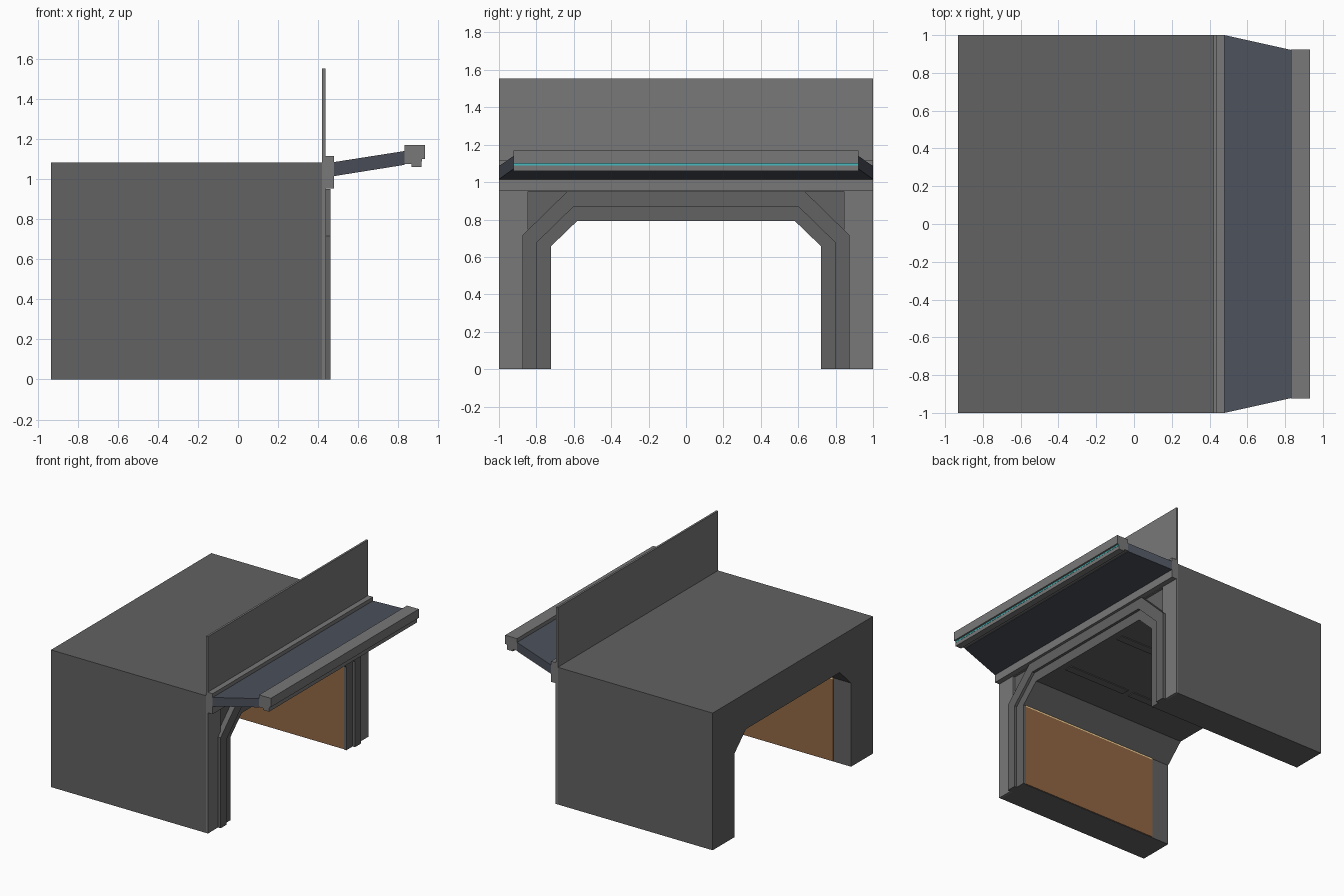
import bpy

if "Cube" in bpy.data.objects:
    bpy.data.objects.remove(bpy.data.objects["Cube"])


def material(name, rgb):
    m = bpy.data.materials.new(name)
    m.diffuse_color = (*rgb, 1)
    m.use_nodes = True
    m.node_tree.nodes["Principled BSDF"].inputs["Base Color"].default_value = m.diffuse_color
    return m


WALL = material("dark_grey", (0.122, 0.122, 0.122))
TRIM = material("light_grey", (0.188, 0.188, 0.188))
AWNING = material("slate_blue", (0.072, 0.082, 0.105))
WOOD = material("wood", (0.29, 0.137, 0.06))
WARM = material("warm_light", (1.0, 0.72, 0.35))
CYAN = material("cyan_light", (0.06, 0.5, 0.52))


def add_mesh(name, verts, faces, mat):
    me = bpy.data.meshes.new(name)
    me.from_pydata(verts, [], faces)
    me.materials.append(mat)
    ob = bpy.data.objects.new(name, me)
    bpy.context.collection.objects.link(ob)
    return ob


def box(name, x, y, z, mat):
    v = [(a, b, c) for a in x for b in y for c in z]
    f = [(0, 1, 3, 2), (4, 6, 7, 5), (0, 4, 5, 1), (2, 3, 7, 6), (0, 2, 6, 4), (1, 5, 7, 3)]
    return add_mesh(name, v, f, mat)


def extrude_y(name, profile, widths, mat):
    """Extrude an (x, z) profile across y; widths gives the half width at each point."""
    n = len(profile)
    v = [(x, -w, z) for (x, z), w in zip(profile, widths)]
    v += [(x, w, z) for (x, z), w in zip(profile, widths)]
    f = [tuple(range(n)), tuple(range(2 * n - 1, n - 1, -1))]
    f += [(i, i + n, (i + 1) % n + n, (i + 1) % n) for i in range(n)]
    return add_mesh(name, v, f, mat)


def portal(name, outer, inner, x0, x1, mat):
    """Arch between two half outlines of (y, z) points, running from floor to top centre."""
    def full(h):
        return h + [(-y, z) for y, z in reversed(h)]
    o, i = full(outer), full(inner)
    n = len(o)
    v = [(x, y, z) for x in (x0, x1) for loop in (o, i) for y, z in loop]
    O0, I0, O1, I1 = 0, n, 2 * n, 3 * n
    f = []
    for k in range(n - 1):
        f += [(O0 + k, O0 + k + 1, I0 + k + 1, I0 + k),
              (O1 + k, I1 + k, I1 + k + 1, O1 + k + 1),
              (O0 + k, O1 + k, O1 + k + 1, O0 + k + 1),
              (I0 + k, I0 + k + 1, I1 + k + 1, I1 + k)]
    # Feet of the two legs
    f += [(O0, I0, I1, O1), (O0 + n - 1, O1 + n - 1, I1 + n - 1, I0 + n - 1)]
    return add_mesh(name, v, f, mat)


# Nested half outlines of the tunnel, from the opening outwards
trim_edge = [(0.722, 0), (0.722, 0.657), (0.581, 0.793)]
opening = [(0.727, 0), (0.727, 0.66), (0.585, 0.798)]
middle = [(0.80, 0), (0.80, 0.675), (0.60, 0.87)]
outer = [(0.875, 0), (0.875, 0.715), (0.635, 0.95)]
shell = [(1, 0), (1, 1.083), (0.6, 1.083)]

# Tunnel body and the stepped entrance frame
portal("tunnel_body", shell, opening, -0.933, 0.42, WALL)
portal("outer_arch_trim", outer, middle, 0.42, 0.461, WALL)
portal("inner_arch_trim", middle, trim_edge, 0.42, 0.44, WALL)

# Facade: upper wall and cornice
box("parapet_wall", (0.42, 0.436), (-1, 1), (0.95, 1.553), TRIM)
box("cornice", (0.42, 0.479), (-1, 1), (0.953, 1.115), TRIM)

for side, s in (("left", -1), ("right", 1)):
    def ys(a, b):
        return tuple(sorted((s * a, s * b)))
    box(f"pillar_{side}", (0.42, 0.438), ys(0.845, 1), (0, 0.953), TRIM)
    # Interior wall panel with a warm light strip along its top
    box(f"wood_panel_{side}", (-0.78, 0.42), ys(0.722, 0.729), (0.003, 0.65), WOOD)
    box(f"warm_strip_{side}", (-0.78, 0.42), ys(0.722, 0.729), (0.65, 0.661), WARM)
    # Ceiling strips in two lengths
    for i, xs in enumerate(((-0.76, -0.21), (-0.16, 0.38))):
        box(f"ceiling_strip_{side}_{i}", xs, ys(0.255, 0.32), (0.792, 0.80), WALL)

# Sloping awning, narrowing towards its outer edge
extrude_y("awning", [(0.479, 1.015), (0.83, 1.071), (0.83, 1.14), (0.479, 1.085)],
          [1, 0.922, 0.922, 1], AWNING)

# Stepped beam along the awning edge, with a light strip under its lip
beam = [(0.83, 1.17), (0.83, 1.075), (0.865, 1.075), (0.865, 1.06),
        (0.917, 1.06), (0.917, 1.10), (0.933, 1.10), (0.933, 1.17)]
extrude_y("awning_beam", beam, [0.923] * len(beam), TRIM)
box("cyan_strip", (0.914, 0.9185), (-0.921, 0.921), (1.089, 1.10), CYAN)
